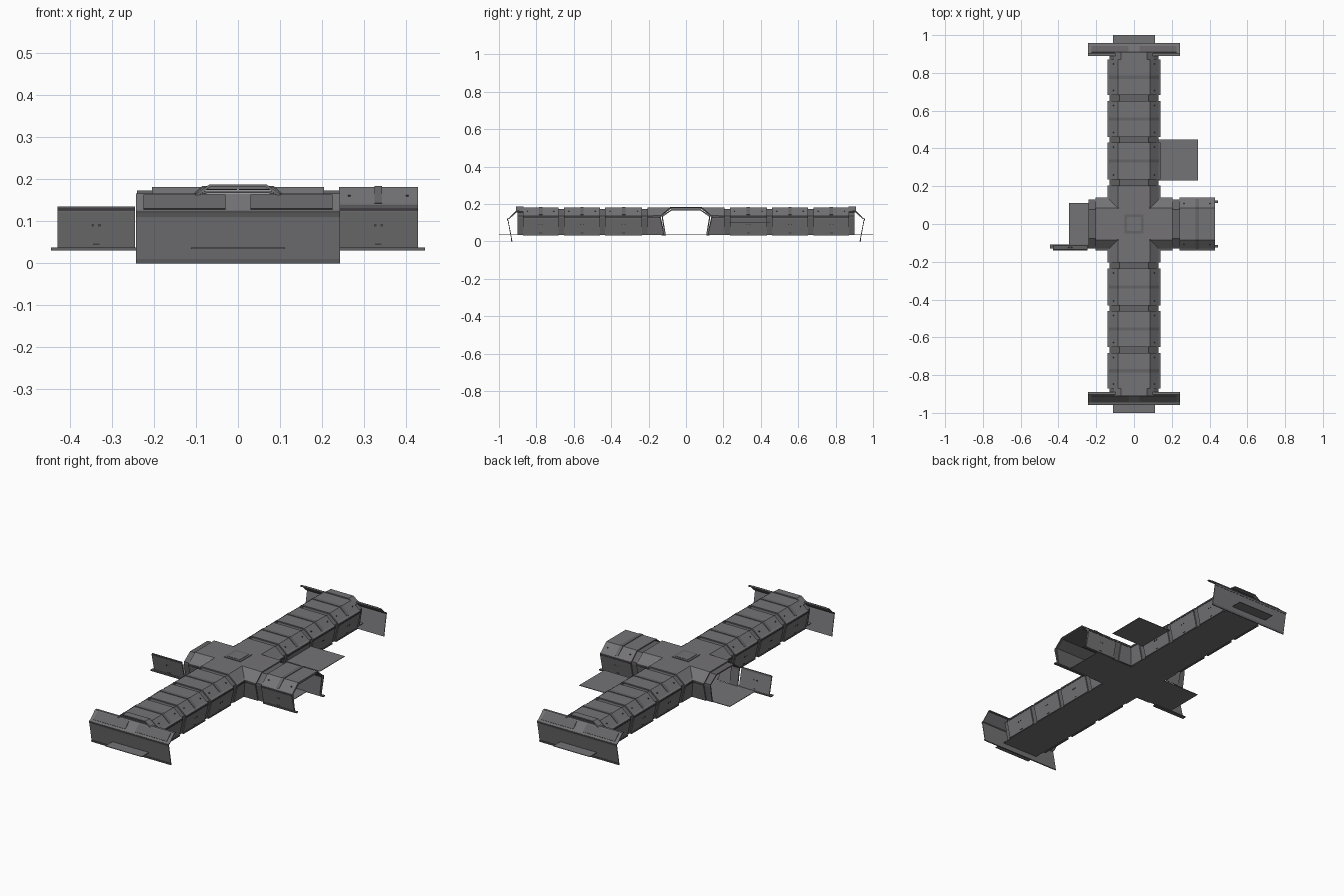
import bpy, bmesh
from mathutils import Vector

cube = bpy.data.objects.get("Cube")
if cube:
    bpy.data.objects.remove(cube, do_unlink=True)


def material(name, rgb):
    m = bpy.data.materials.new(name)
    m.use_nodes = True
    m.diffuse_color = (*rgb, 1)
    m.node_tree.nodes["Principled BSDF"].inputs["Base Color"].default_value = (*rgb, 1)
    return m


GREY = material("panel grey", (0.175, 0.17, 0.178))
TRIM = material("trim grey", (0.13, 0.126, 0.132))
DARK = material("dark detail", (0.05, 0.048, 0.052))


def sheet(name, rows, mat=GREY, thick=0.006):
    """Thin plating from a grid of points."""
    bm = bmesh.new()
    grid = [[bm.verts.new(p) for p in row] for row in rows]
    for a, b in zip(grid, grid[1:]):
        for i in range(len(a) - 1):
            bm.faces.new((a[i], a[i + 1], b[i + 1], b[i]))
    me = bpy.data.meshes.new(name)
    bm.to_mesh(me)
    bm.free()
    me.materials.append(mat)
    ob = bpy.data.objects.new(name, me)
    bpy.context.collection.objects.link(ob)
    if thick:
        mod = ob.modifiers.new("plating", "SOLIDIFY")
        mod.thickness, mod.offset = thick, 0
        mod.use_even_offset = True
    return ob


def place(axis, u, along, z):
    return (u, along, z) if axis == "y" else (along, u, z)


def extrude(name, profile, axis, a, b, mat=GREY, thick=0.006):
    sheet(name, [[place(axis, u, s, z) for u, z in profile] for s in (a, b)], mat, thick)


def arch(half):
    return half + [(-u, z) for u, z in reversed(half)]


def box(name, lo, hi, mat=GREY):
    bm = bmesh.new()
    bmesh.ops.create_cube(bm, size=1)
    lo, hi = Vector(lo), Vector(hi)
    for v in bm.verts:
        v.co = Vector([l + (h - l) * (c + 0.5) for l, h, c in zip(lo, hi, v.co)])
    me = bpy.data.meshes.new(name)
    bm.to_mesh(me)
    bm.free()
    me.materials.append(mat)
    bpy.context.collection.objects.link(bpy.data.objects.new(name, me))


def oriented_box(name, axis, u, a, z, mat):
    p, q = place(axis, u[0], a[0], z[0]), place(axis, u[1], a[1], z[1])
    box(name, [min(c) for c in zip(p, q)], [max(c) for c in zip(p, q)], mat)


# Half cross-sections, from floor to roof
LOWER = [(0.116, 0.035), (0.137, 0.124), (0.137, 0.135)]
PANEL = LOWER + [(0.128, 0.14), (0.083, 0.178)]
BASE = [(0.111, 0.035), (0.126, 0.125), (0.126, 0.135), (0.076, 0.170)]
STRIP = [(0.130, 0.142), (0.084, 0.182)]
LEDGE = [(0.1405, 0.125), (0.1405, 0.133)]


def wall_details(axis, side, a, b):
    """Ledge line, foot, rivets and slot on one lower wall."""
    mid = (a + b) / 2
    extrude("wall_ledge", [(side * u, z) for u, z in LEDGE], axis, a, b, DARK, 0.002)
    oriented_box("wall_foot", axis, (side * 0.112, side * 0.123), (a, b), (0.032, 0.038), TRIM)
    for off in (-0.008, 0.008):
        oriented_box("rivet", axis, (side * 0.125, side * 0.134),
                     (mid + off - 0.003, mid + off + 0.003), (0.087, 0.093), DARK)
    oriented_box("wall_slot", axis, (side * 0.115, side * 0.123),
                 (mid - 0.008, mid + 0.008), (0.044, 0.047), DARK)


def module(axis, a, b):
    """One armoured corridor section."""
    mid = (a + b) / 2
    extrude("corridor_panel", arch(PANEL), axis, a, b)
    extrude("panel_strip", arch(STRIP), axis, mid - 0.009, mid + 0.009, TRIM, 0.004)
    for side in (-1, 1):
        wall_details(axis, side, a, b)
        for edge in (a + 0.025 * (1 if b > a else -1), b - 0.025 * (1 if b > a else -1)):
            oriented_box("roof_bolt", axis, (side * 0.104, side * 0.110),
                         (edge - 0.003, edge + 0.003), (0.155, 0.163), DARK)


# Long corridor with three sections at each end
for s in (-1, 1):
    extrude("corridor_frame", arch(BASE), "y", s * 0.19, s * 0.9, TRIM)
    for a, b in ((0.235, 0.432), (0.460, 0.652), (0.682, 0.872)):
        module("y", s * a, s * b)
    extrude("end_arch", arch([(0.105, 0.157), (0.068, 0.184)]), "y", s * 0.87, s * 0.91)

# Short side arms: one complete section, one bare frame
extrude("left_arm_frame", arch(BASE), "x", 0.19, 0.425, TRIM)
module("x", 0.24, 0.428)
extrude("right_arm_frame", arch(BASE), "x", -0.19, -0.24, TRIM)
for side in (-1, 1):
    oriented_box("left_arm_foot", "x", (side * 0.11, side * 0.125), (0.24, 0.445), (0.031, 0.037), TRIM)

# Loose lower wall beside the open arm
extrude("open_wall", [(-u, z) for u, z in LOWER], "x", -0.43, -0.245)
wall_details("x", -1, -0.43, -0.245)
oriented_box("open_wall_foot", "x", (-0.108, -0.13), (-0.445, -0.24), (0.031, 0.037), TRIM)

# Crossing: mitred quarter shells around the hub
for sx in (-1, 1):
    for sy in (-1, 1):
        rows = [[(sx * u, sy * 0.205, z), (sx * u, sy * u, z), (sx * 0.205, sy * u, z)]
                for u, z in PANEL + [(0, 0.178)]]
        sheet("hub_corner", rows)
        sheet("hub_ledge", [[(sx * u, sy * 0.205, z), (sx * u, sy * u, z), (sx * 0.205, sy * u, z)]
                            for u, z in LEDGE], DARK, 0.002)

# Roof hatch
box("hatch_frame", (-0.05, -0.05, 0.178), (0.05, 0.05, 0.184), TRIM)
box("hatch_cover", (-0.037, -0.037, 0.18), (0.037, 0.037, 0.1855))

# End walls
END = [(0.930, 0.0), (0.932, 0.01), (0.951, 0.11), (0.954, 0.121), (0.943, 0.124),
       (0.902, 0.164), (0.890, 0.164)]
for s in (-1, 1):
    wall = [(s * d, z) for d, z in END]
    sheet("end_wall", [[(x, d, z) for d, z in wall] for x in (-0.243, 0.243)], GREY, 0.004)
    for name, z0, z1, d0, d1 in (("end_wall_foot", 0.0, 0.01, 0.933, 0.935),
                                 ("end_wall_ledge", 0.111, 0.120, 0.954, 0.9565)):
        sheet(name, [[(x, s * d0, z0), (x, s * d1, z1)] for x in (-0.243, 0.243)], TRIM, 0.003)
    for sx in (-1, 1):
        sheet("end_wall_inset", [[(sx * x, s * 0.942, 0.129), (sx * x, s * 0.908, 0.162)]
                                 for x in (0.03, 0.225)], TRIM, 0.004)

# Floors and side platform
box("long_floor", (-0.112, -1.0, 0.034), (0.112, 1.0, 0.037))
for s in (-1, 1):
    oriented_box("arm_floor", "x", (-0.11, 0.11), (s * 0.112, s * 0.345), (0.034, 0.037), GREY)
box("side_platform", (0.13, 0.23, 0.098), (0.34, 0.448, 0.101))
